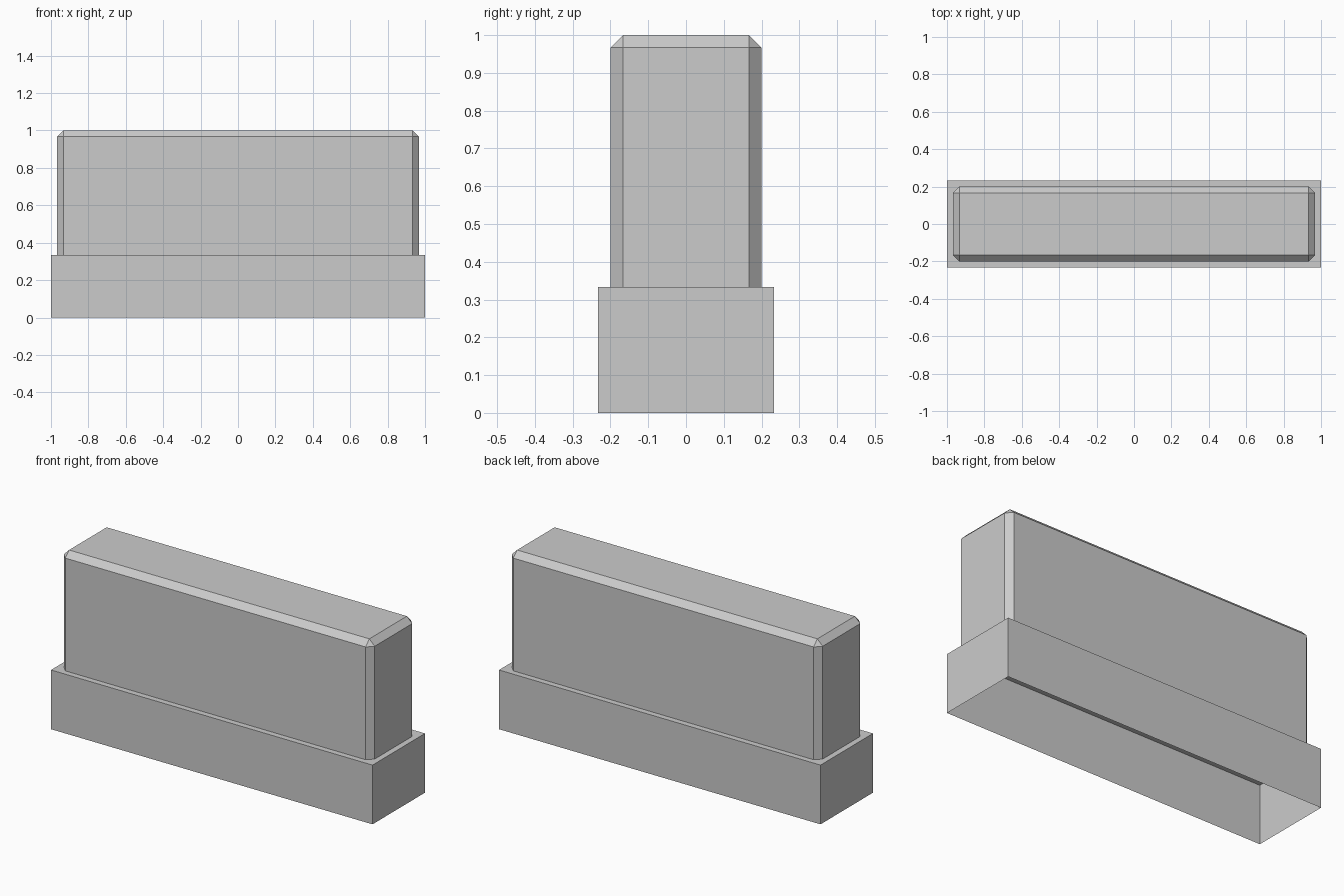
import bpy
import bmesh

cube = bpy.data.objects.get("Cube")
if cube:
    bpy.data.objects.remove(cube, do_unlink=True)

# Plain grey finish
GREY = (0.6, 0.6, 0.6, 1)
mat = bpy.data.materials.new("plain grey")
mat.use_nodes = True
mat.diffuse_color = GREY
bsdf = next(n for n in mat.node_tree.nodes if n.type == 'BSDF_PRINCIPLED')
bsdf.inputs["Base Color"].default_value = GREY

HALF_X, HALF_Y = 1.0, 0.233
LEDGE_Z, TOP_Z = 0.333, 1.0
STEP = 0.033

bm = bmesh.new()

# Plinth: box shell, open underneath
bmesh.ops.create_cube(bm, size=1)
for v in bm.verts:
    v.co.x *= 2 * HALF_X
    v.co.y *= 2 * HALF_Y
    v.co.z = (v.co.z + 0.5) * LEDGE_Z
bm.normal_update()
top = next(f for f in bm.faces if f.normal.z > 0.9)
bottom = next(f for f in bm.faces if f.normal.z < -0.9)
bmesh.ops.delete(bm, geom=[bottom], context='FACES_ONLY')

# Ledge, then the upper block raised from it
bmesh.ops.inset_region(bm, faces=[top], thickness=STEP, use_even_offset=True)
raised = bmesh.ops.extrude_face_region(bm, geom=[top])
for v in [g for g in raised["geom"] if isinstance(g, bmesh.types.BMVert)]:
    v.co.z = TOP_Z
if top.is_valid:
    bmesh.ops.delete(bm, geom=[top], context='FACES_ONLY')

# Chamfer the upright and top edges of the upper block
edges = [e for e in bm.edges if max(v.co.z for v in e.verts) > TOP_Z - 0.01]
bmesh.ops.bevel(bm, geom=edges, offset=STEP, offset_type='OFFSET',
                segments=1, profile=0.5, affect='EDGES')
bmesh.ops.recalc_face_normals(bm, faces=bm.faces[:])

mesh = bpy.data.meshes.new("block_on_plinth")
bm.to_mesh(mesh)
bm.free()
mesh.materials.append(mat)
block = bpy.data.objects.new("block_on_plinth", mesh)
bpy.context.collection.objects.link(block)
